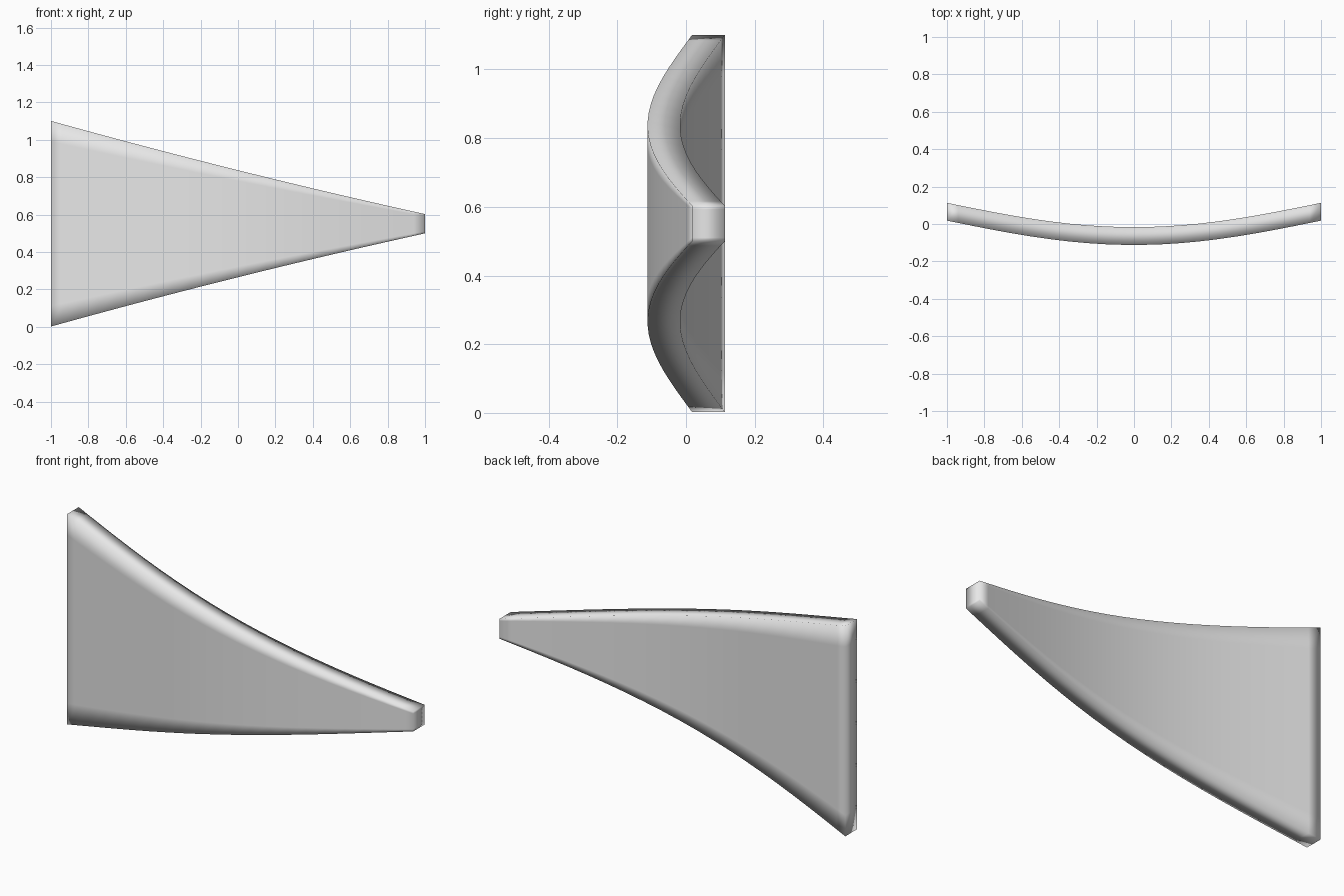
import bpy, bmesh, math

cube = bpy.data.objects.get("Cube")
if cube:
    bpy.data.objects.remove(cube, do_unlink=True)

THICK = 0.095
MID_Z = 0.5515

# Plain grey material
grey = bpy.data.materials.new("light grey")
grey.use_nodes = True
colour = (0.8, 0.8, 0.8, 1)
grey.diffuse_color = colour
grey.node_tree.nodes["Principled BSDF"].inputs["Base Color"].default_value = colour


def bow(x):
    """Depth of the front face along the length."""
    return -0.112 + 0.13 * (1 - math.cos(math.pi * x / 2))


def half_height(x):
    """Half the height of the tapering panel."""
    return 0.286 - 0.249 * x + 0.0145 * x * x


# Stations along the length, with tight support loops at both ends
stations = [-1, -0.94] + [-0.85 + 0.1 * i for i in range(18)] + [0.94, 1]
levels = [-1, -0.8, -0.4, 0, 0.4, 0.8, 1]

bm = bmesh.new()
rings = []
for x in stations:
    front = [bm.verts.new((x, bow(x), MID_Z + half_height(x) * k)) for k in levels]
    back = [bm.verts.new((x, bow(x) + THICK, MID_Z + half_height(x) * k)) for k in levels]
    rings.append((front, back))

# Front, back, top and bottom skins
for a, b in zip(rings, rings[1:]):
    loop_a = a[0] + a[1][::-1]
    loop_b = b[0] + b[1][::-1]
    n = len(loop_a)
    for i in range(n):
        j = (i + 1) % n
        bm.faces.new((loop_a[i], loop_a[j], loop_b[j], loop_b[i]))

# End caps
for front, back in (rings[0], rings[-1]):
    for i in range(len(levels) - 1):
        bm.faces.new((front[i], front[i + 1], back[i + 1], back[i]))

bmesh.ops.recalc_face_normals(bm, faces=bm.faces)
for face in bm.faces:
    face.smooth = True

mesh = bpy.data.meshes.new("curved_tapered_panel")
bm.to_mesh(mesh)
bm.free()
mesh.materials.append(grey)
panel = bpy.data.objects.new("curved_tapered_panel", mesh)
bpy.context.collection.objects.link(panel)
